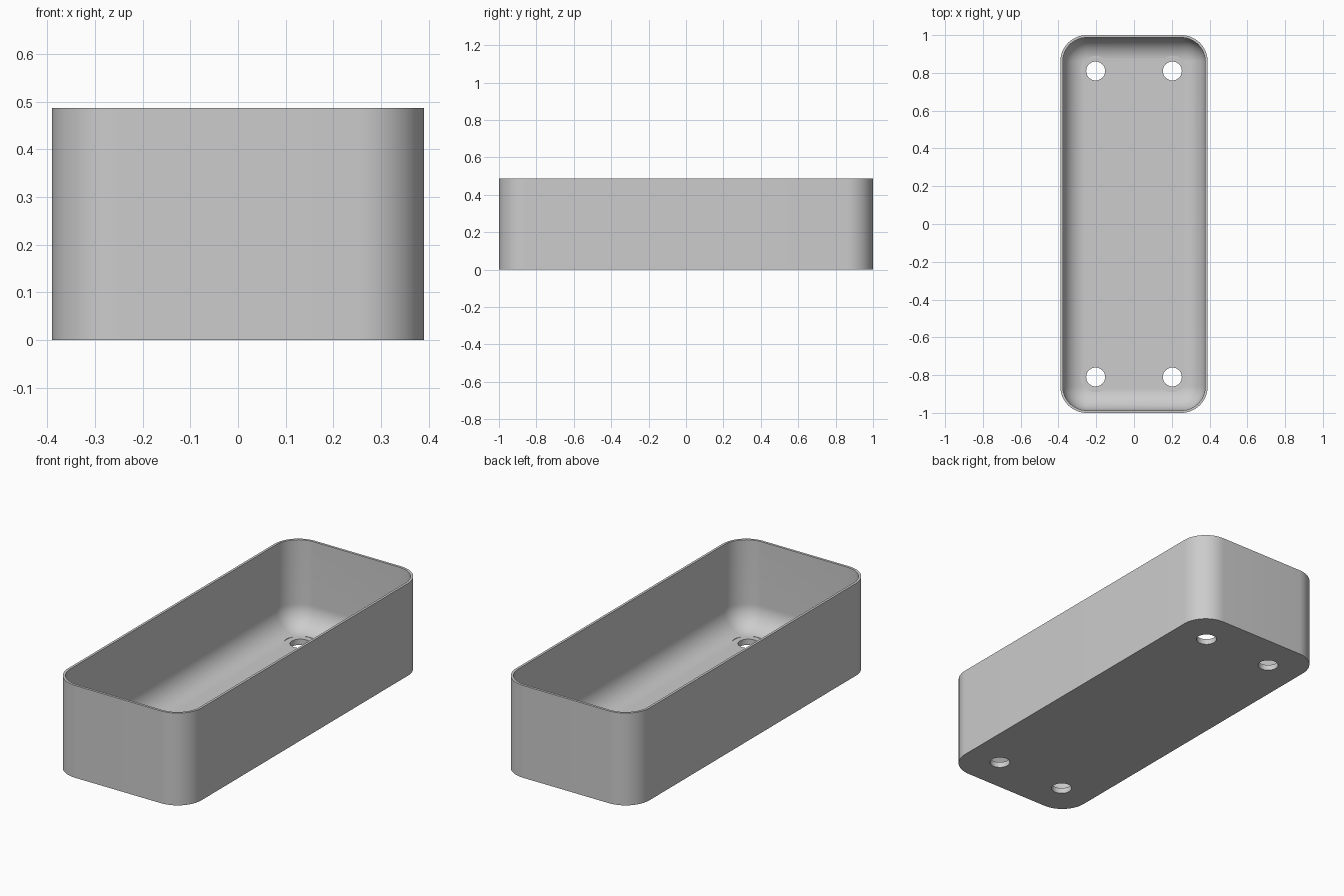
import bpy, bmesh
from math import sin, cos, pi, radians

cube = bpy.data.objects.get("Cube")
if cube:
    bpy.data.objects.remove(cube)

HALF_X, HALF_Y, HEIGHT = 0.39, 1.0, 0.487
CORNER, WALL, FLOOR, FILLET = 0.14, 0.013, 0.03, 0.12
SEGMENTS = 16

grey = bpy.data.materials.new("plain grey")
grey.use_nodes = True
colour = (0.604, 0.604, 0.604, 1)
grey.diffuse_color = colour
grey.node_tree.nodes["Principled BSDF"].inputs["Base Color"].default_value = colour


def make_object(name, bm):
    bmesh.ops.recalc_face_normals(bm, faces=bm.faces)
    mesh = bpy.data.meshes.new(name)
    bm.to_mesh(mesh)
    bm.free()
    mesh.materials.append(grey)
    obj = bpy.data.objects.new(name, mesh)
    bpy.context.collection.objects.link(obj)
    return obj


def rounded_loop(bm, inset, z):
    """Rounded rectangle of vertices, moved inwards by inset."""
    radius = CORNER - inset
    verts = []
    for corner, (sx, sy) in enumerate([(1, 1), (-1, 1), (-1, -1), (1, -1)]):
        for i in range(SEGMENTS + 1):
            a = (corner + i / SEGMENTS) * pi / 2
            verts.append(bm.verts.new((sx * (HALF_X - CORNER) + radius * cos(a),
                                       sy * (HALF_Y - CORNER) + radius * sin(a), z)))
    return verts


def cylinders(name, radius, bottom, top):
    """Four upright cylinders at the mounting hole positions."""
    bm = bmesh.new()
    for x in (-0.203, 0.203):
        for y in (-0.81, 0.81):
            made = bmesh.ops.create_cone(bm, cap_ends=True, segments=48, radius1=radius,
                                         radius2=radius, depth=top - bottom)
            bmesh.ops.translate(bm, verts=made["verts"], vec=(x, y, (top + bottom) / 2))
    obj = make_object(name, bm)
    obj.hide_render = True
    return obj


# Tray: outer wall, rim, inner wall and a fillet down to the floor
profile = [(0, 0), (0, HEIGHT), (WALL, HEIGHT)]
for i in range(SEGMENTS + 1):
    a = i / SEGMENTS * pi / 2
    profile.append((WALL + FILLET * (1 - cos(a)), FLOOR + FILLET * (1 - sin(a))))
bm = bmesh.new()
loops = [rounded_loop(bm, inset, z) for inset, z in profile]
for lower, upper in zip(loops, loops[1:]):
    for i in range(len(lower)):
        j = (i + 1) % len(lower)
        bm.faces.new((lower[i], lower[j], upper[j], upper[i]))
bm.faces.new(loops[0])
bm.faces.new(loops[-1])
tray = make_object("tray", bm)

# Screw seats in the fillet, and holes through the floor
cutters = [cylinders("screw_seat_cutter", 0.08, FLOOR + 0.0005, 0.2),
           cylinders("screw_hole_cutter", 0.05, -0.1, 0.2)]
bpy.ops.object.select_all(action="DESELECT")
tray.select_set(True)
bpy.context.view_layer.objects.active = tray
for cutter in cutters:
    cut = tray.modifiers.new(cutter.name, "BOOLEAN")
    cut.operation = "DIFFERENCE"
    cut.solver = "EXACT"
    cut.object = cutter
    bpy.ops.object.modifier_apply(modifier=cut.name)
    bpy.data.objects.remove(cutter)

bpy.ops.object.shade_smooth_by_angle(angle=radians(30))
